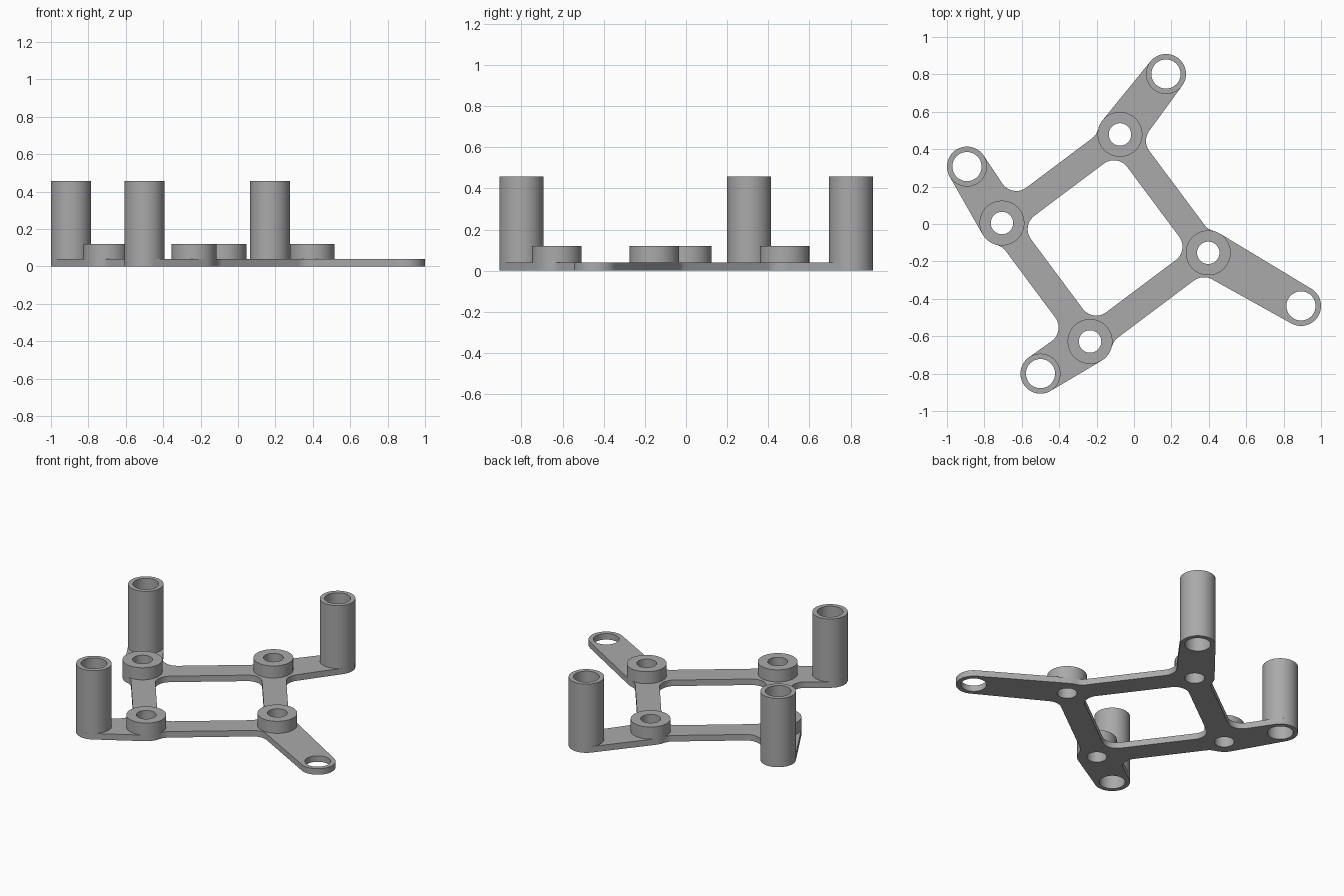
import bpy, bmesh, math
from mathutils import Vector as V

if "Cube" in bpy.data.objects:
    bpy.data.objects.remove(bpy.data.objects["Cube"])

PLATE, HUB_TOP, POST_TOP = 0.04, 0.12, 0.457
HUB_R, HUB_HOLE, POST_R, POST_HOLE = 0.12, 0.06, 0.107, 0.078
BAR, FIL = 0.073, 0.09          # bar half width, fillet radius

# hubs run counter-clockwise; each has one arm ending in a post hole
hubs = [V((-0.075, 0.479)), V((-0.706, 0.005)), V((-0.235, -0.628)), V((0.397, -0.154))]
ends = [V((0.171, 0.802)), V((-0.893, 0.307)), V((-0.50, -0.80)), V((0.893, -0.438))]

grey = bpy.data.materials.new("grey plastic")
grey.diffuse_color = (0.4, 0.4, 0.4, 1)
grey.use_nodes = True
grey.node_tree.nodes["Principled BSDF"].inputs["Base Color"].default_value = grey.diffuse_color


def belt(circles):
    """Counter-clockwise outline of circles joined by tangents; negative radius turns inward."""
    n = len(circles)
    normals = []
    for i in range(n):
        (c1, r1), (c2, r2) = circles[i], circles[(i + 1) % n]
        d = c2 - c1
        a = math.atan2(d.y, d.x) - math.acos((r1 - r2) / d.length)
        normals.append(a)
    pts = []
    for i, (c, r) in enumerate(circles):
        a0, a1 = normals[i - 1], normals[i]
        sweep = (a1 - a0) % math.tau
        if r < 0:
            sweep -= math.tau
        if abs(sweep) > 6.2:
            sweep = 0
        steps = max(1, round(abs(sweep) / math.radians(7)))
        for k in range(steps + 1):
            a = a0 + sweep * k / steps
            pts.append(c + r * V((math.cos(a), math.sin(a))))
    return pts


def circle(c, r, n=48):
    return [c + r * V((math.cos(math.tau * k / n), math.sin(math.tau * k / n))) for k in range(n)]


def corner(p, u, off_u, w, off_w):
    """Point at left distance off_u from the ray p+u and right distance off_w from p+w."""
    nu, nw = V((-u.y, u.x)), V((w.y, -w.x))
    det = nu.x * nw.y - nu.y * nw.x
    return p + V(((off_u * nw.y - off_w * nu.y) / det, (nu.x * off_w - nw.x * off_u) / det))


def finish(ob, name):
    ob.name = name
    ob.data.materials.clear()
    ob.data.materials.append(grey)
    bpy.ops.object.select_all(action='DESELECT')
    ob.select_set(True)
    bpy.context.view_layer.objects.active = ob
    bpy.ops.object.shade_smooth_by_angle(angle=math.radians(30))


# outline of the plate: arm ends, hubs, and inward fillets where the bars meet them
outer, inner = [], []
for i in range(4):
    hub, nxt, prv = hubs[i], hubs[(i + 1) % 4], hubs[i - 1]
    u, w = (nxt - hub).normalized(), (prv - hub).normalized()
    arm = (ends[i] - hub).normalized()
    out = V((u.y, -u.x))
    blend = math.sqrt((HUB_R + FIL) ** 2 - (BAR + FIL) ** 2)
    outer += [(corner(hub, w, BAR + FIL, arm, 0.113 + FIL), -FIL),
              (ends[i], POST_R), (hub, HUB_R),
              (hub + u * blend + out * (BAR + FIL), -FIL)]
    inner.append((corner(hub, u, BAR + FIL, w, BAR + FIL), FIL))

# flat plate with window and holes
loops = [belt(outer), belt(inner)]
loops += [circle(h, HUB_HOLE) for h in hubs] + [circle(e, POST_HOLE) for e in ends]
cu = bpy.data.curves.new("plate", 'CURVE')
cu.dimensions = '2D'
cu.fill_mode = 'BOTH'
cu.extrude = PLATE / 2
for pts in loops:
    clean = [p for k, p in enumerate(pts) if (p - pts[k - 1]).length > 1e-4]
    sp = cu.splines.new('POLY')
    sp.points.add(len(clean) - 1)
    for q, p in zip(sp.points, clean):
        q.co = (p.x, p.y, 0, 1)
    sp.use_cyclic_u = True
plate = bpy.data.objects.new("plate", cu)
bpy.context.collection.objects.link(plate)
plate.location.z = PLATE / 2
plate.select_set(True)
bpy.context.view_layer.objects.active = plate
bpy.ops.object.convert(target='MESH')
plate = bpy.context.view_layer.objects.active
bm = bmesh.new()
bm.from_mesh(plate.data)
bmesh.ops.remove_doubles(bm, verts=bm.verts, dist=1e-5)
bmesh.ops.recalc_face_normals(bm, faces=bm.faces)
bm.to_mesh(plate.data)
bm.free()
finish(plate, "plate")


def tube(name, c, r_out, r_in, top):
    """Open-bottomed ring standing on the plate."""
    bm = bmesh.new()
    rings = [[bm.verts.new((p.x, p.y, z)) for p in circle(c, r)]
             for r, z in ((r_out, PLATE), (r_out, top), (r_in, top), (r_in, PLATE))]
    for a, b in zip(rings, rings[1:]):
        for k in range(48):
            j = (k + 1) % 48
            bm.faces.new((a[k], a[j], b[j], b[k]))
    me = bpy.data.meshes.new(name)
    bm.to_mesh(me)
    bm.free()
    ob = bpy.data.objects.new(name, me)
    bpy.context.collection.objects.link(ob)
    finish(ob, name)


# raised hubs on the frame corners, tall posts on three arms
for i, h in enumerate(hubs):
    tube(f"hub_{i + 1}", h, HUB_R, HUB_HOLE, HUB_TOP)
for i, e in enumerate(ends[:3]):
    tube(f"post_{i + 1}", e, POST_R, POST_HOLE, POST_TOP)
